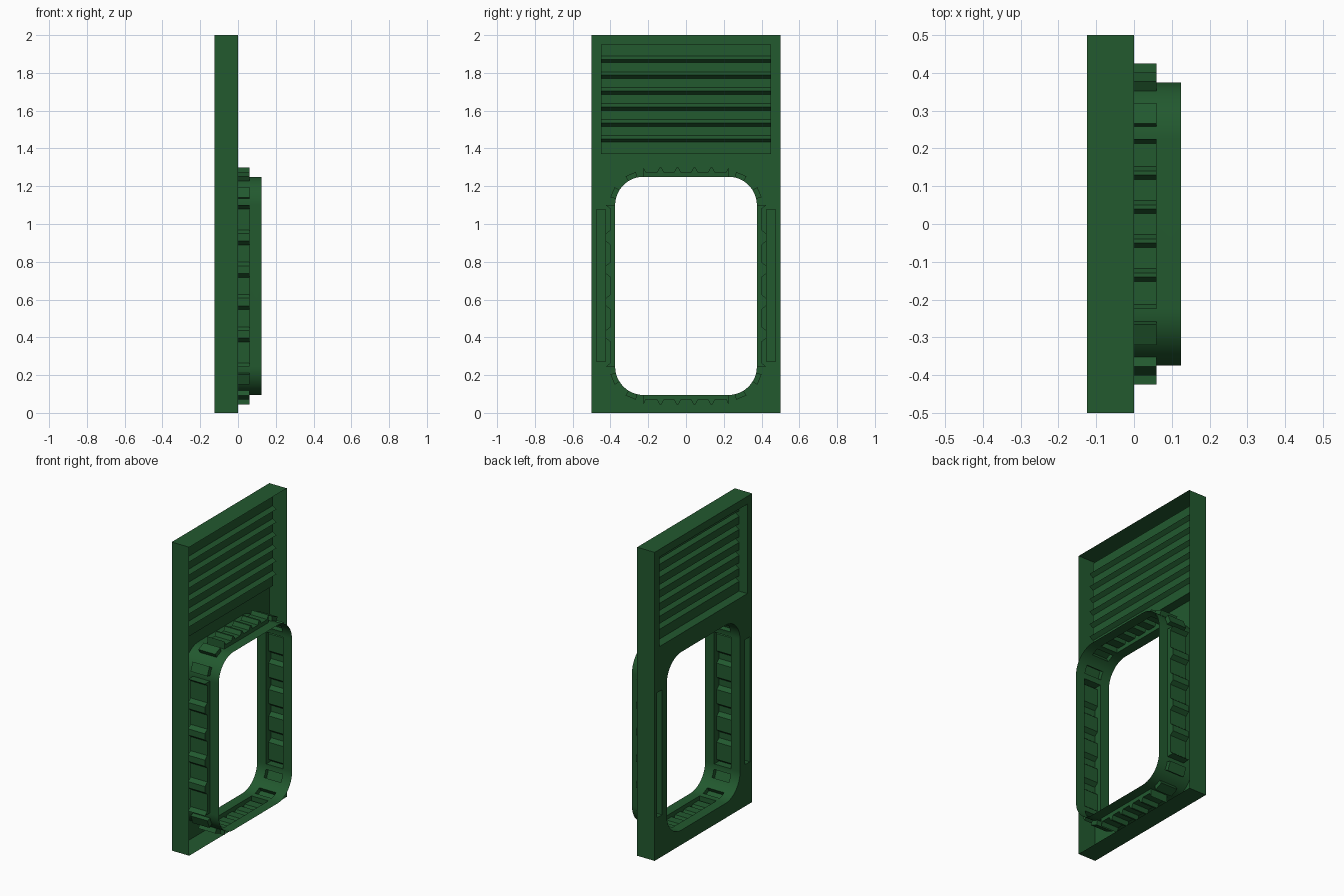
import bpy, bmesh, math

if "Cube" in bpy.data.objects:
    bpy.data.objects.remove(bpy.data.objects["Cube"])

mat = bpy.data.materials.new("dark_green")
mat.diffuse_color = (0.016, 0.1, 0.028, 1)
mat.use_nodes = True
mat.node_tree.nodes["Principled BSDF"].inputs["Base Color"].default_value = mat.diffuse_color

BACK, RIM = -0.125, 0.125      # panel back plane, front rim of the sleeve
BAND = 0.06                    # half width of the ribbed band on the sleeve
CY, CZ = 0.225, 0.4275         # corner centres of the doorway
RAD, MID = 0.15, 0.6725        # corner radius, doorway centre height


def finish(bm, name, normals=True):
    bmesh.ops.remove_doubles(bm, verts=bm.verts, dist=1e-5)
    if normals:
        bmesh.ops.recalc_face_normals(bm, faces=bm.faces)
    me = bpy.data.meshes.new(name)
    bm.to_mesh(me)
    bm.free()
    ob = bpy.data.objects.new(name, me)
    bpy.context.collection.objects.link(ob)
    me.materials.append(mat)
    bpy.context.view_layer.objects.active = ob
    ob.select_set(True)
    bpy.ops.object.shade_smooth_by_angle(angle=math.radians(30))
    ob.select_set(False)
    return ob


def face(bm, pts):
    return bm.faces.new([bm.verts.new(p) for p in pts])


def strip(bm, pts, x0, x1):
    # sheet following (y, z) points, spanning x0 to x1
    for (a, b), (c, d) in zip(pts, pts[1:]):
        face(bm, [(x0, a, b), (x0, c, d), (x1, c, d), (x1, a, b)])


def arc(cy, cz, r, a0, a1, n):
    out = []
    for i in range(n + 1):
        t = math.radians(a0 + (a1 - a0) * i / n)
        out.append((cy + r * math.cos(t), cz + r * math.sin(t)))
    return out


def ribs(p0, p1, normal, pitches, ridge, slope):
    # box of height 0.05 whose outer sheet dips 0.025 between ridges
    length = math.dist(p0, p1)
    pitch = length / pitches
    prof = [(0, 0), (0, 0.05), (slope, 0.025)]
    for k in range(1, pitches):
        s = k * pitch
        prof += [(s - ridge / 2, 0.025), (s - ridge / 2 + slope, 0.05),
                 (s + ridge / 2 - slope, 0.05), (s + ridge / 2, 0.025)]
    prof += [(length - slope, 0.025), (length, 0.05), (length, 0)]
    d = [(b - a) / length for a, b in zip(p0, p1)]
    return [(p0[0] + d[0] * s + normal[0] * h, p0[1] + d[1] * s + normal[1] * h)
            for s, h in prof]


def corner(cy, cz, start):
    # quarter arc with two small ribs: list of (base points, raised points)
    segs = []
    for lo, hi, raised in ((0, 13, 0), (13, 32, 1), (32, 58, 0), (58, 77, 1), (77, 90, 0)):
        base = arc(cy, cz, RAD, start + lo, start + hi, 4)
        top = base
        if raised:
            top = [base[0]] + arc(cy, cz, RAD + 0.03, start + lo, start + hi, 1) + [base[-1]]
        segs.append((base, top))
    return segs


# doorway outline: half of it, then the same turned half a circle
r, t = CY + RAD, CZ + RAD
half = [([(r, -CZ), (r, CZ)], ribs((r, -CZ), (r, CZ), (1, 0), 5, 0.08, 0.02))]
half += corner(CY, CZ, 0)
half += [([(CY, t), (-CY, t)], ribs((CY, t), (-CY, t), (0, 1), 5, 0.035, 0.012))]
half += corner(-CY, CZ, 90)
segments = half + [tuple([(-y, -z) for y, z in pts] for pts in s) for s in half]
segments = [tuple([(y, z + MID) for y, z in pts] for pts in s) for s in segments]

# doorway sleeve
bm = bmesh.new()
for base, top in segments:
    strip(bm, base, BACK, -BAND)
    strip(bm, top, -BAND, BAND)
    strip(bm, base, BAND, RIM)
    if top is not base:
        for x in (-BAND, BAND):
            face(bm, [(x, y, z) for y, z in top + base[-2:0:-1]])
finish(bm, "doorway_sleeve")


def rect(y0, y1, z0, z1):
    return [(y0, z0), (y1, z0), (y1, z1), (y0, z1)]


# panel shell: back sheet with openings, and four side walls, open to the front
bm = bmesh.new()
door = [p for base, top in segments for p in base[:-1]]
outer = rect(-0.5, 0.5, 0, 2)
loops = [outer, door, rect(-0.45, 0.45, 1.37, 1.95)]
loops += [rect(s * 0.45 - 0.025, s * 0.45 + 0.025, 0.27, 1.08) for s in (-1, 1)]
edges = []
for pts in loops:
    vs = [bm.verts.new((BACK, y, z)) for y, z in pts]
    edges += [bm.edges.new((vs[i - 1], vs[i])) for i in range(len(vs))]
bmesh.ops.triangle_fill(bm, edges=edges, use_beauty=True, normal=(-1, 0, 0))
strip(bm, outer + outer[:1], BACK, 0)
finish(bm, "panel_shell")

# louvre: recessed sheet with six pointed ridges
FLAT, PEAK = -0.065, -0.04
prof = [(BACK, 1.95), (FLAT, 1.95)]
for k in range(6):
    z = 1.872 - 0.0842 * k
    prof += [(FLAT, z + 0.018), (PEAK, z), (FLAT, z - 0.018)]
prof += [(FLAT, 1.37), (BACK, 1.37)]
bm = bmesh.new()
for (a, b), (c, d) in zip(prof, prof[1:]):
    face(bm, [(a, -0.45, b), (a, 0.45, b), (c, 0.45, d), (c, -0.45, d)])
for y in (-0.45, 0.45):
    face(bm, [(x, y, z) for x, z in prof])
finish(bm, "louvre")

# long recessed slots beside the doorway
for side, s in (("left", -1), ("right", 1)):
    bm = bmesh.new()
    pts = rect(s * 0.45 - 0.025, s * 0.45 + 0.025, 0.27, 1.08)
    strip(bm, pts + pts[:1], BACK, -0.065)
    face(bm, [(-0.065, y, z) for y, z in pts])
    finish(bm, "slot_" + side)
